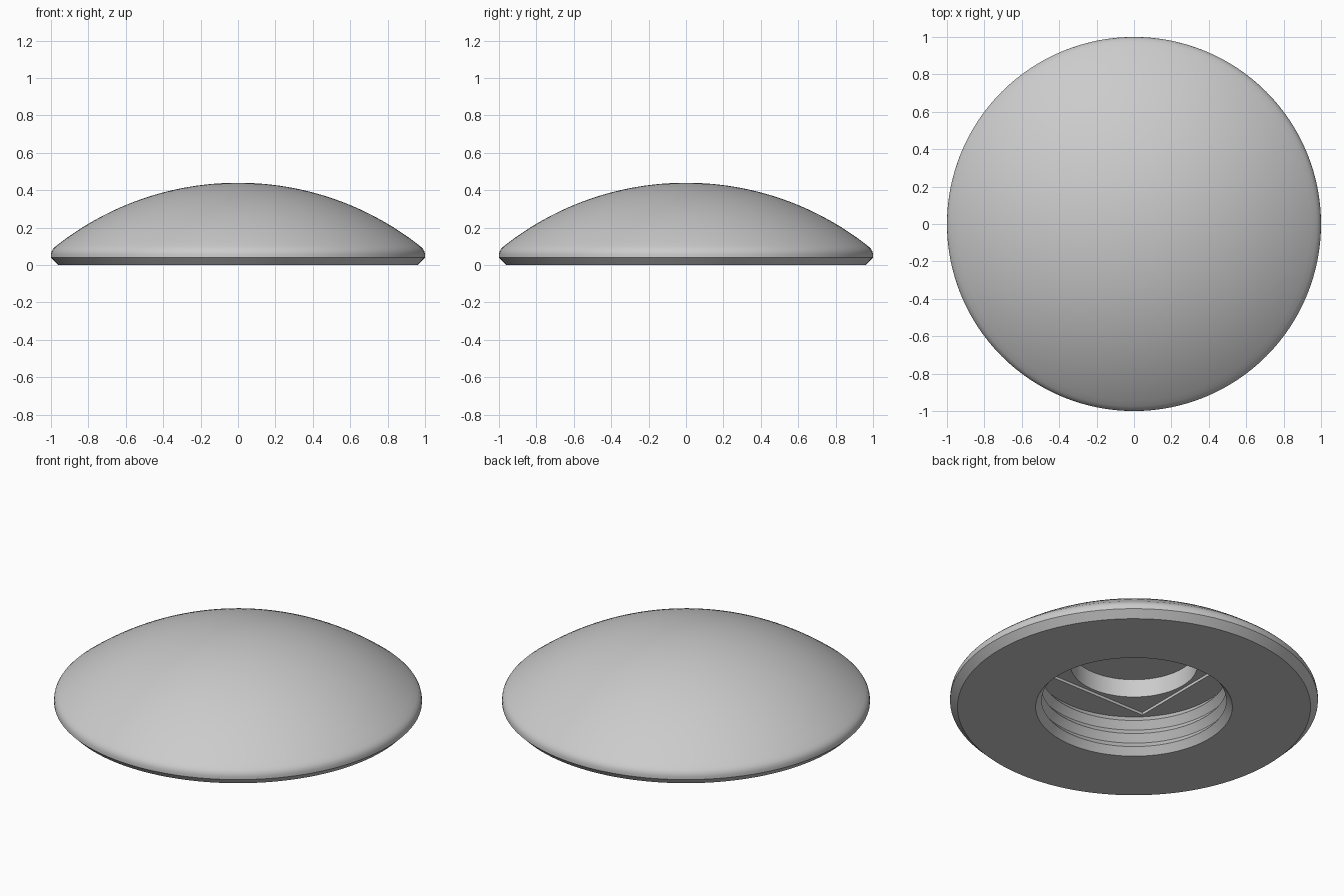
import bpy
import bmesh
import math

cube = bpy.data.objects.get("Cube")
if cube:
    bpy.data.objects.remove(cube, do_unlink=True)

SEGMENTS = 128

grey = bpy.data.materials.new("plain_grey")
grey.use_nodes = True
colour = (0.6, 0.6, 0.6, 1)
grey.diffuse_color = colour
grey.node_tree.nodes["Principled BSDF"].inputs["Base Color"].default_value = colour


def ring(bm, size, z, square=False):
    """Ring of vertices, round or square with half-width size."""
    verts = []
    for i in range(SEGMENTS):
        a = 2 * math.pi * i / SEGMENTS
        c, s = math.cos(a), math.sin(a)
        r = size / max(abs(c), abs(s)) if square else size
        verts.append(bm.verts.new((r * c, r * s, z)))
    return verts


# Domed outside, from the crown down to the bevelled rim
top, edge_r, edge_z = 0.44, 0.975, 0.1
drop = top - edge_z
radius = (edge_r ** 2 + drop ** 2) / (2 * drop)
sweep = math.asin(edge_r / radius)
steps = 28
profile = []
for i in range(1, steps + 1):
    a = sweep * i / steps
    profile.append((radius * math.sin(a), top - radius * (1 - math.cos(a))))
profile += [(0.989, 0.086), (0.997, 0.072), (1, 0.057), (1, 0.04), (0.96, 0)]

# Threaded bore, widening and narrowing three times
pitch, wide, narrow = 0.082, 0.535, 0.502
for i in range(3):
    profile += [(wide, i * pitch), (narrow, (i + 0.5) * pitch)]
ceiling = 3 * pitch
profile.append((wide, ceiling))

# Shallow square pocket, then the round recess above it
pocket = ceiling + 0.016
profile += [(0.365, ceiling, True), (0.365, pocket, True),
            (0.345, pocket), (0.345, 0.37)]

bm = bmesh.new()
rings = [ring(bm, *p) for p in profile]
for upper, lower in zip(rings, rings[1:]):
    for i in range(SEGMENTS):
        j = (i + 1) % SEGMENTS
        bm.faces.new((upper[i], lower[i], lower[j], upper[j]))

# Crown fan and flat recess ceiling
crown = bm.verts.new((0, 0, top))
for i in range(SEGMENTS):
    bm.faces.new((crown, rings[0][i], rings[0][(i + 1) % SEGMENTS]))
bm.faces.new(rings[-1])
bmesh.ops.recalc_face_normals(bm, faces=bm.faces)

mesh = bpy.data.meshes.new("domed_cap")
bm.to_mesh(mesh)
bm.free()
mesh.materials.append(grey)
cap = bpy.data.objects.new("domed_cap", mesh)
bpy.context.collection.objects.link(cap)
bpy.ops.object.select_all(action='DESELECT')
cap.select_set(True)
bpy.context.view_layer.objects.active = cap
bpy.ops.object.shade_smooth_by_angle(angle=math.radians(30))
